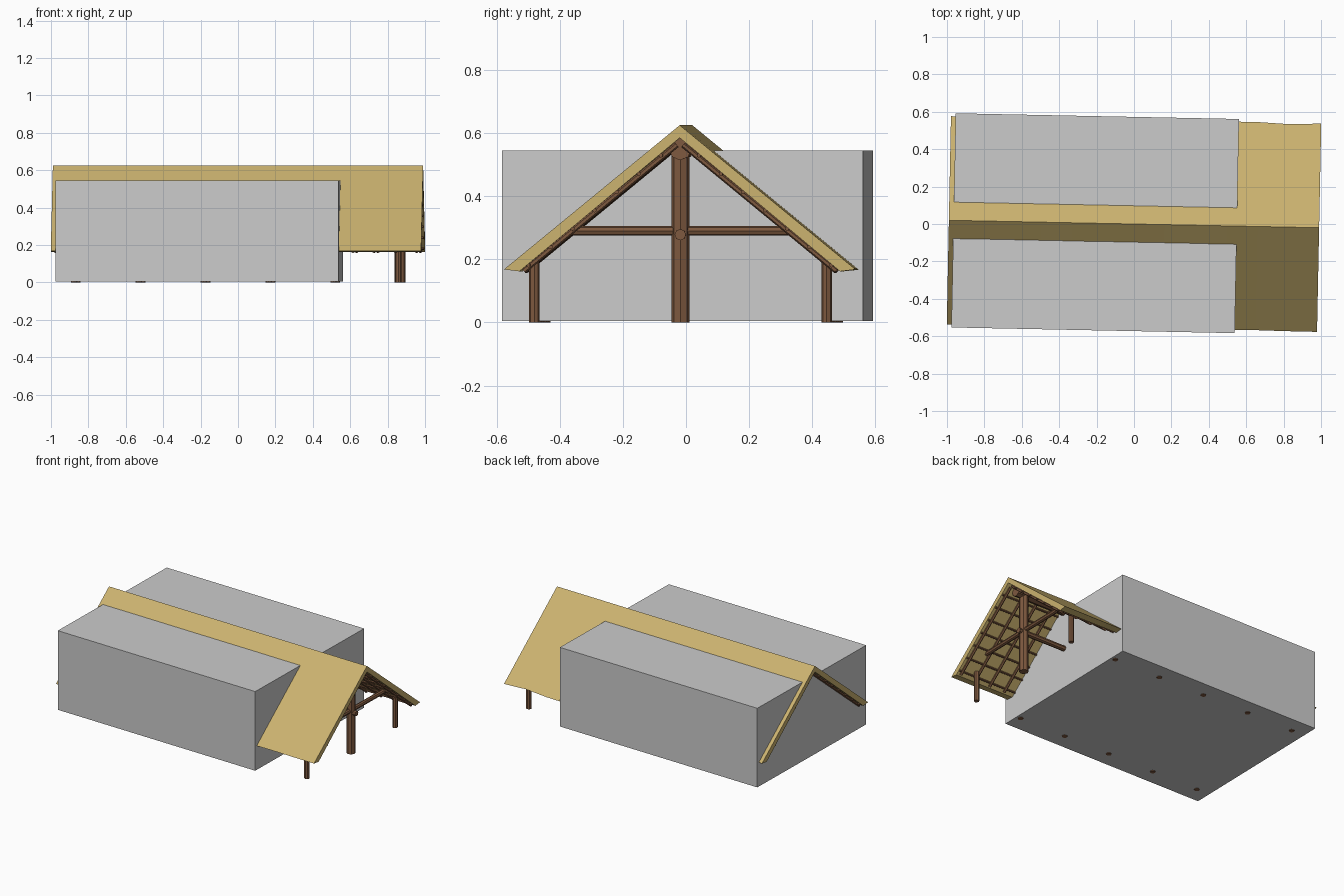
import bpy, bmesh, math, random
from mathutils import Vector, Matrix

if "Cube" in bpy.data.objects:
    bpy.data.objects.remove(bpy.data.objects["Cube"])

random.seed(4)
TURN = math.radians(-1.15)      # whole building is turned slightly


def material(name, rgb):
    m = bpy.data.materials.new(name)
    m.diffuse_color = (*rgb, 1)
    m.use_nodes = True
    m.node_tree.nodes["Principled BSDF"].inputs["Base Color"].default_value = m.diffuse_color
    return m


THATCH = material("straw", (0.60, 0.45, 0.16))
WOOD = material("brown wood", (0.21, 0.10, 0.05))
GREY = material("plain grey", (0.60, 0.60, 0.60))


def finish(bm, name, mat):
    bmesh.ops.recalc_face_normals(bm, faces=bm.faces)
    me = bpy.data.meshes.new(name)
    bm.to_mesh(me)
    bm.free()
    me.materials.append(mat)
    ob = bpy.data.objects.new(name, me)
    ob.rotation_euler.z = TURN
    bpy.context.collection.objects.link(ob)
    return ob


def pole(bm, a, b, r, sides=8):
    """Add a round timber between two points."""
    a, b = Vector(a), Vector(b)
    d = b - a
    rot = d.to_track_quat('Z', 'Y').to_matrix().to_4x4()
    bmesh.ops.create_cone(bm, cap_ends=True, segments=sides, radius1=r, radius2=r,
                          depth=d.length, matrix=Matrix.Translation((a + b) / 2) @ rot)


HALF, RIDGE, EAVE, UNDER = 0.99, 0.625, 0.165, 0.585
SLOPE = 0.829


def under(y):
    """Height of the roof underside."""
    return UNDER - SLOPE * abs(y)


# thatched roof: gable profile lofted along x with a slightly uneven eave
bm = bmesh.new()
rings = []
N = 12
for i in range(N + 1):
    x = -HALF + 2 * HALF * i / N
    e = [0 if i in (0, N) else random.uniform(-0.012, 0.004) for _ in range(2)]
    prof = [(0, RIDGE), (0.557 + e[0], EAVE + 0.003 - e[0] * 0.8), (0.508, EAVE - 0.003), (0, UNDER),
            (-0.508, EAVE - 0.003), (-0.557 - e[1] * 0.3, EAVE + 0.003)]
    rings.append([bm.verts.new((x, y, z)) for y, z in prof])
for a, b in zip(rings, rings[1:]):
    for k in range(6):
        j = (k + 1) % 6
        bm.faces.new((a[k], a[j], b[j], b[k]))
for r in (rings[0], rings[-1]):
    bm.faces.new((r[0], r[1], r[2], r[3]))
    bm.faces.new((r[0], r[3], r[4], r[5]))
finish(bm, "thatched_roof", THATCH)

# grey house body
bm = bmesh.new()
bmesh.ops.create_cube(bm, size=1, matrix=Matrix.Translation((-0.2075, 0, 0.2745))
                      @ Matrix.Diagonal((1.515, 1.145, 0.541, 1)))
finish(bm, "house_body", GREY)

# upright posts and cross beams of six frames
frames = [-0.868 + 0.347 * k for k in range(6)]
side, centre, collar = bmesh.new(), bmesh.new(), bmesh.new()
for x in frames:
    for s in (-1, 1):
        pole(side, (x, s * 0.463, 0), (x, s * 0.463, 0.205), 0.017)
    z0 = 0 if x > 0.8 else 0.006
    pole(centre, (x, 0, z0), (x, 0, 0.54), 0.029)
    pole(collar, (x, -0.365, 0.29), (x, 0.365, 0.29), 0.015)
finish(side, "side_posts", WOOD)
finish(centre, "centre_posts", WOOD)
finish(collar, "collar_beams", WOOD)

# lengthwise beams
bm = bmesh.new()
pole(bm, (-0.93, 0, 0.55), (0.93, 0, 0.55), 0.036)
finish(bm, "ridge_beam", WOOD)
bm = bmesh.new()
pole(bm, (-0.91, 0, 0.278), (0.91, 0, 0.278), 0.018)
finish(bm, "middle_beam", WOOD)

# rafters and battens below the thatch, on both slopes
raft, batt = bmesh.new(), bmesh.new()
for s in (-1, 1):
    for k in range(18):
        x = -0.965 + 1.93 * k / 17
        pole(raft, (x, s * 0.01, under(0.01) - 0.014),
             (x, s * 0.495, under(0.495) - 0.011), 0.009, 6)
    for k in range(7):
        y = 0.06 + 0.07 * k
        pole(batt, (-0.985, s * y, under(y) - 0.006), (0.985, s * y, under(y) - 0.006), 0.007, 6)
finish(raft, "rafters", WOOD)
finish(batt, "battens", WOOD)
